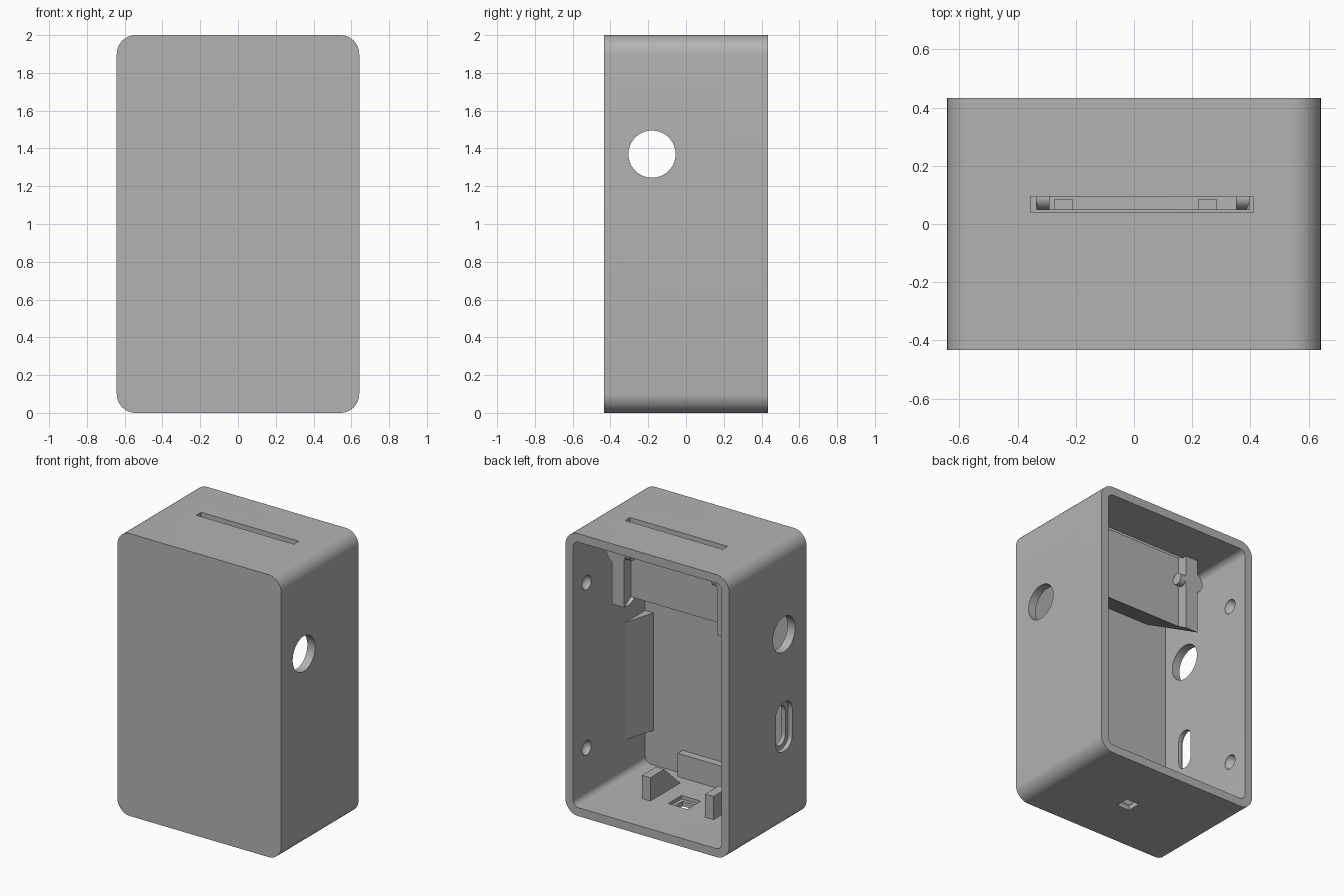
import bpy, bmesh, math

if "Cube" in bpy.data.objects:
    bpy.data.objects.remove(bpy.data.objects["Cube"], do_unlink=True)

grey = bpy.data.materials.new("plain_grey")
grey.use_nodes = True
grey.diffuse_color = (0.45, 0.45, 0.45, 1)
grey.node_tree.nodes["Principled BSDF"].inputs["Base Color"].default_value = (0.45, 0.45, 0.45, 1)


def finish(name, bm):
    bmesh.ops.recalc_face_normals(bm, faces=bm.faces)
    mesh = bpy.data.meshes.new(name)
    bm.to_mesh(mesh)
    bm.free()
    mesh.materials.append(grey)
    obj = bpy.data.objects.new(name, mesh)
    bpy.context.collection.objects.link(obj)
    return obj


def prism(name, points, axis, start, end):
    """Extrude a 2D outline along x, y or z."""
    place = {"x": lambda u, v, t: (t, u, v),
             "y": lambda u, v, t: (u, t, v),
             "z": lambda u, v, t: (u, v, t)}[axis]
    bm = bmesh.new()
    rings = [[bm.verts.new(place(u, v, t)) for u, v in points] for t in (start, end)]
    for ring in rings:
        bm.faces.new(ring)
    n = len(points)
    for i in range(n):
        j = (i + 1) % n
        bm.faces.new((rings[0][i], rings[0][j], rings[1][j], rings[1][i]))
    return finish(name, bm)


def rounded(cu, cv, w, h, r, steps=10):
    """Rounded rectangle outline."""
    pts = []
    for k, (su, sv) in enumerate(((1, 1), (-1, 1), (-1, -1), (1, -1))):
        for i in range(steps + 1):
            a = math.pi / 2 * (k + i / steps)
            pts.append((cu + su * (w / 2 - r) + r * math.cos(a),
                        cv + sv * (h / 2 - r) + r * math.sin(a)))
    return pts


def circle(cu, cv, r, n=40):
    return [(cu + r * math.cos(2 * math.pi * i / n),
             cv + r * math.sin(2 * math.pi * i / n)) for i in range(n)]


def rect(u0, u1, v0, v1):
    return [(u0, v0), (u1, v0), (u1, v1), (u0, v1)]


def ball(name, centre, r):
    bm = bmesh.new()
    bmesh.ops.create_uvsphere(bm, u_segments=24, v_segments=14, radius=r)
    bmesh.ops.translate(bm, verts=bm.verts, vec=centre)
    return finish(name, bm)


def cut(target, cutter):
    mod = target.modifiers.new("cut", "BOOLEAN")
    mod.operation = "DIFFERENCE"
    mod.solver = "EXACT"
    mod.object = cutter
    bpy.context.view_layer.objects.active = target
    bpy.ops.object.modifier_apply(modifier=mod.name)
    bpy.data.objects.remove(cutter, do_unlink=True)


def smooth(obj):
    bpy.ops.object.select_all(action="DESELECT")
    obj.select_set(True)
    bpy.context.view_layer.objects.active = obj
    bpy.ops.object.shade_smooth_by_angle(angle=math.radians(30))


# Hollow case, open at the back
case = prism("case", rounded(0, 1, 1.284, 2, 0.1), "y", -0.433, 0.433)
cut(case, prism("cavity", rounded(0, 1, 1.164, 1.88, 0.045), "y", -0.375, 0.6))

# Round hole through both sides
cut(case, prism("side_hole", circle(-0.18, 1.37, 0.125), "x", -1, 1))

# Recessed port on the -x side
cut(case, prism("port_slot", rounded(-0.18, 0.715, 0.12, 0.28, 0.059), "x", -0.8, -0.5))
cut(case, prism("port_recess", rounded(-0.18, 0.715, 0.185, 0.345, 0.08), "x", -0.8, -0.61))

# Card slot in the top, stepped vent in the floor
cut(case, prism("top_slot", rect(-0.355, 0.41, 0.04, 0.095), "z", 1.9, 2.1))
cut(case, prism("floor_hole", rect(-0.02, 0.08, -0.075, 0.025), "z", -0.1, 0.2))
cut(case, prism("floor_recess", rect(-0.045, 0.105, -0.1, 0.05), "z", 0.035, 0.2))

# Snap dimples in the side walls
for side in (-1, 1):
    for z in (0.415, 1.585):
        cut(case, ball("dimple", (side * 0.572, 0.28, z), 0.052))
smooth(case)

# Upper mount: slanted block with guide posts, ears and pegs
slope = [(-0.39, 1.69), (0.05, 1.445), (0.05, 1.96), (-0.39, 1.96)]
prism("upper_mount", slope, "x", -0.43, 0.49)
post = [(0.045, 1.448), (0.13, 1.4), (0.13, 1.96), (0.045, 1.96)]
for label, side in (("right", -1), ("left", 1)):
    inner, outer = 0.03 + side * 0.365, 0.03 + side * 0.46
    prism(label + "_guide_post", post, "x", inner, outer)
    smooth(prism(label + "_ear", circle(0.03 + side * 0.43, 1.77, 0.075), "y", 0.04, 0.129))
    smooth(prism(label + "_peg", circle(0.09, 1.77, 0.04, 24), "x",
                 inner + side * 0.02, inner - side * 0.045))

# Lower brackets and the ledge on the front wall
foot = [(0.085, 0.04), (0.085, 0.225), (-0.07, 0.225), (-0.25, 0.06), (-0.25, 0.04)]
for label, side in (("right", -1), ("left", 1)):
    prism(label + "_lower_bracket", foot, "x", 0.005 + side * 0.215, 0.005 + side * 0.28)
prism("lower_ledge", rect(-0.39, -0.32, 0.04, 0.225), "x", -0.28, 0.29)

# Wedge along the corner of the +x wall
prism("corner_wedge", [(0.6, -0.09), (0.6, -0.39), (0.513, -0.39)], "z", 0.305, 1.137)
